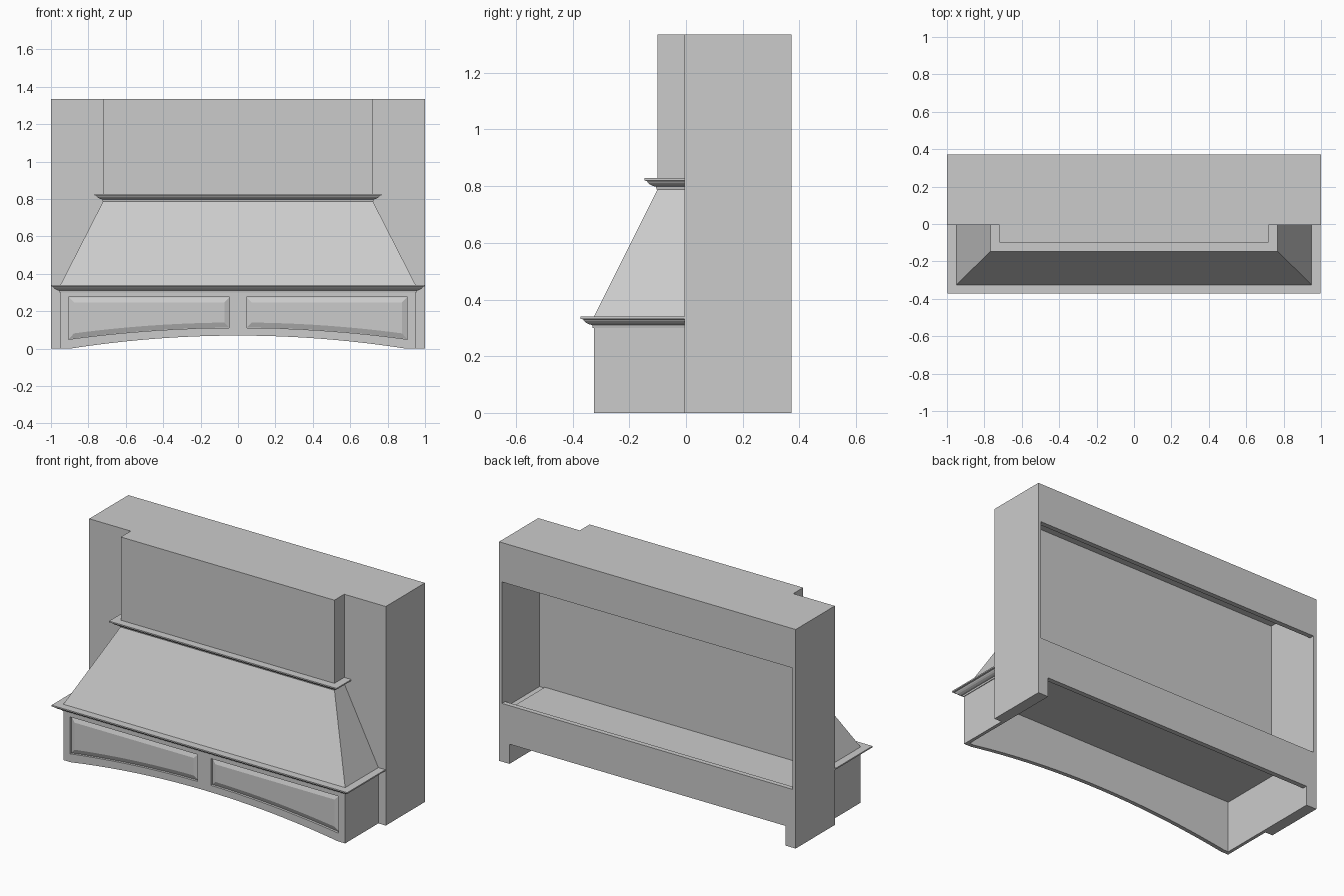
import bpy, bmesh

if "Cube" in bpy.data.objects:
    bpy.data.objects.remove(bpy.data.objects["Cube"])

grey = bpy.data.materials.new("warm_grey")
grey.diffuse_color = (0.6, 0.6, 0.6, 1)
grey.use_nodes = True
grey.node_tree.nodes["Principled BSDF"].inputs["Base Color"].default_value = grey.diffuse_color

FRONT, BACK = -0.005, 0.372      # depth of the wall cabinet
BODY_W, BODY_Y = 0.95, -0.325    # lower apron half width and front


def finish(name, bm):
    bmesh.ops.remove_doubles(bm, verts=bm.verts, dist=1e-5)
    bmesh.ops.recalc_face_normals(bm, faces=bm.faces)
    mesh = bpy.data.meshes.new(name)
    bm.to_mesh(mesh)
    bm.free()
    mesh.materials.append(grey)
    obj = bpy.data.objects.new(name, mesh)
    bpy.context.collection.objects.link(obj)
    return obj


def loft(name, rings, closed=True):
    """Skin rings of points and cap the two ends."""
    bm = bmesh.new()
    rows = [[bm.verts.new(p) for p in ring] for ring in rings]
    n = len(rows[0])
    for a, b in zip(rows, rows[1:]):
        for i in range(n):
            j = (i + 1) % n
            bm.faces.new((a[i], a[j], b[j], b[i]))
    bm.faces.new(rows[0])
    bm.faces.new(rows[-1])
    return finish(name, bm)


def box(name, x0, x1, y0, y1, z0, z1):
    return loft(name, [[(x0, y0, z), (x1, y0, z), (x1, y1, z), (x0, y1, z)]
                       for z in (z0, z1)])


def prism(name, pts, y0, y1):
    return loft(name, [[(x, y, z) for x, z in pts] for y in (y0, y1)])


# --- Wall cabinet: hollow shell with a rear opening and open bottom ---
for s, side in ((-1, "left"), (1, "right")):
    box(side + "_cabinet_wall", *sorted((s * 0.98, s)), FRONT, BACK, 0, 1.335)
    box(side + "_leg", *sorted((s * 0.93, s * 0.98)), FRONT, BACK - 0.03, 0, 0.32)
    box(side + "_apron_side", *sorted((s * 0.93, s * BODY_W)), -0.305, FRONT, 0, 0.32)
box("cabinet_front", -0.98, 0.98, FRONT, 0.01, 0.32, 1.32)
box("cabinet_top", -0.98, 0.98, FRONT, BACK, 1.317, 1.335)
box("back_upper_rail", -0.98, 0.98, BACK - 0.03, BACK, 1.095, 1.317)
prism("back_lower_rail", [(-0.98, 0), (-0.93, 0), (-0.93, 0.12), (0.93, 0.12),
                          (0.93, 0), (0.98, 0), (0.98, 0.355), (-0.98, 0.355)],
      BACK - 0.03, BACK)
box("liner_floor", -0.945, 0.945, -0.315, BACK - 0.03, 0.315, 0.325)

# --- Sloped hood and chimney ---
loft("hood_and_chimney",
     [[(-w, FRONT, z), (-w, y, z), (w, y, z), (w, FRONT, z)]
      for w, y, z in ((0.95, -0.325, 0.32), (0.95, -0.325, 0.34),
                      (0.72, -0.10, 0.79), (0.72, -0.10, 1.335))])

# --- Mouldings: a crown profile mitred around three sides ---
CROWN = [(-0.01, 0.0), (0.004, 0.0), (0.006, 0.010), (0.015, 0.012),
         (0.026, 0.017), (0.034, 0.024), (0.038, 0.030), (0.047, 0.032),
         (0.047, 0.040), (-0.01, 0.040)]


def moulding(name, w, y, z0):
    def ring(sx, at_wall):
        return [(sx * (w + d), FRONT if at_wall else y - d, z0 + h) for d, h in CROWN]
    loft(name, [ring(-1, True), ring(-1, False), ring(1, False), ring(1, True)])


moulding("lower_moulding", BODY_W, BODY_Y, 0.30)
moulding("upper_moulding", 0.72, -0.10, 0.788)


# --- Arched apron board with two raised panels ---
def arch(x):
    return max(0, 0.07 * (1 - (x / 0.9) ** 2))


def panel_outline(s, inset):
    x0, x1 = 0.045 + inset, 0.905 - inset
    xs = [x0 + (x1 - x0) * i / 12 for i in range(13)]
    pts = [(s * x, 0.112 - 0.062 * (x / 0.905) ** 2 + inset) for x in xs]
    return pts + [(s * x1, 0.275 - inset), (s * x0, 0.275 - inset)]


xs = [-BODY_W] + [-0.9 + 1.8 * i / 24 for i in range(25)] + [BODY_W]
board = prism("apron_front", [(x, arch(x)) for x in xs] + [(BODY_W, 0.32), (-BODY_W, 0.32)],
              BODY_Y, -0.30)

for s, side in ((-1, "left"), (1, "right")):
    cutter = prism(side + "_panel_cutter", panel_outline(s, 0), BODY_Y - 0.02, BODY_Y + 0.015)
    cutter.hide_render = True
    cutter.hide_set(True)
    cut = board.modifiers.new(side + "_recess", 'BOOLEAN')
    cut.operation, cut.solver, cut.object = 'DIFFERENCE', 'EXACT', cutter
    # raised field with sloping edges inside the recess
    loft(side + "_raised_panel",
         [[(x, y, z) for x, z in panel_outline(s, inset)]
          for inset, y in ((0.001, BODY_Y + 0.017), (0.001, BODY_Y + 0.013),
                           (0.028, BODY_Y + 0.002))])
